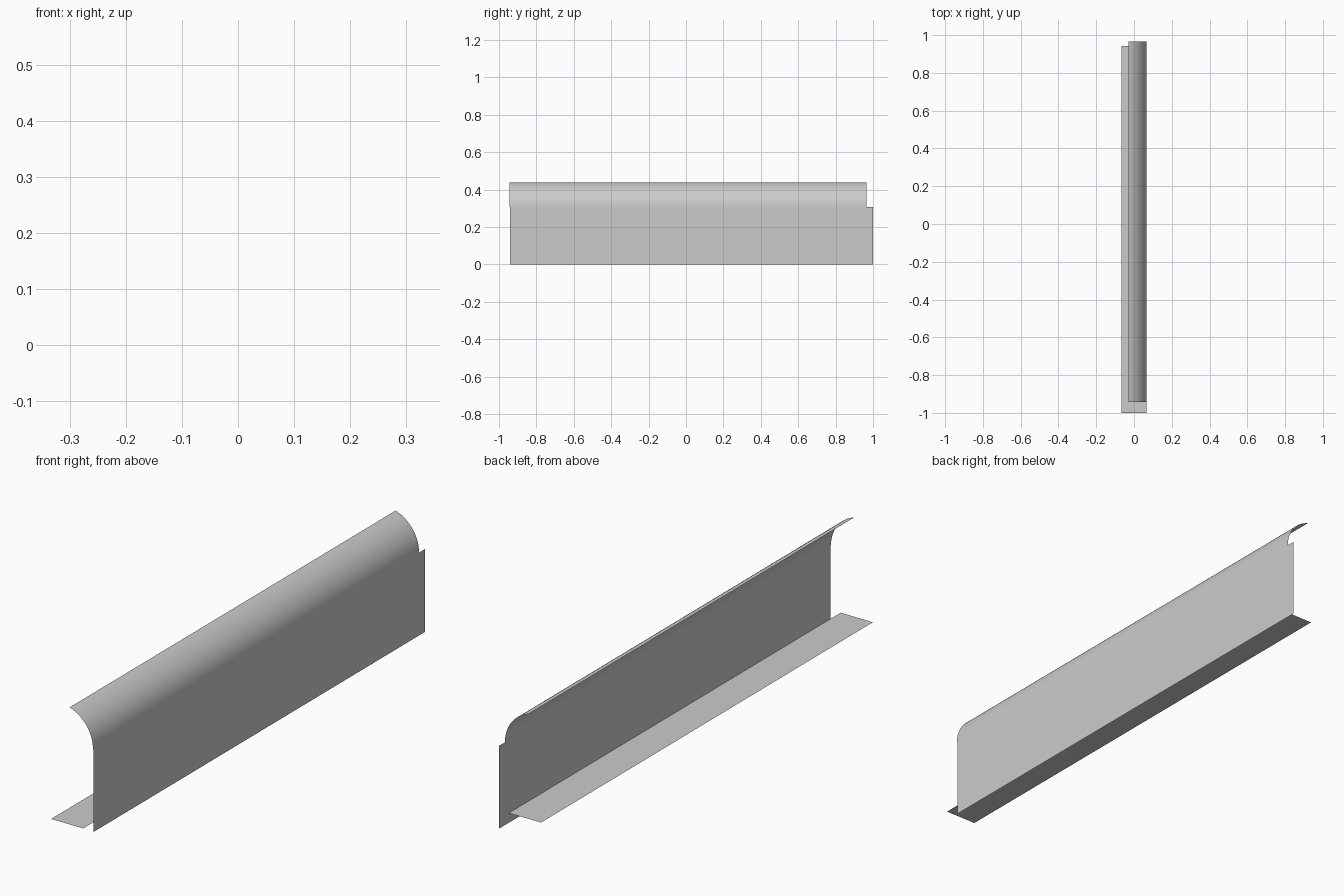
import bpy, bmesh, math

if "Cube" in bpy.data.objects:
    bpy.data.objects.remove(bpy.data.objects["Cube"])


def sheet(name, profile, y0, y1, smooth=False):
    """Thin sheet: an (x, z) profile swept along y."""
    bm = bmesh.new()
    rows = [[bm.verts.new((x, y, z)) for x, z in profile] for y in (y0, y1)]
    for i in range(len(profile) - 1):
        f = bm.faces.new((rows[0][i], rows[1][i], rows[1][i + 1], rows[0][i + 1]))
        f.smooth = smooth
    mesh = bpy.data.meshes.new(name)
    bm.to_mesh(mesh)
    bm.free()
    obj = bpy.data.objects.new(name, mesh)
    bpy.context.collection.objects.link(obj)
    return obj


X = 0.066          # half width
WALL_TOP = 0.307
R = 0.136          # radius of the rolled top
SWEEP = math.radians(73)

# Floor flange, slightly above the wall's lower edge
sheet("floor_flange", [(X, 0.036), (-X, 0.036)], -1.0, 0.943)

# Upright wall
sheet("upright_wall", [(X, 0), (X, WALL_TOP)], -0.94, 1.0)

# Rolled top, an arc starting tangent to the wall
arc = [(X - R + R * math.cos(SWEEP * i / 16), WALL_TOP + R * math.sin(SWEEP * i / 16))
       for i in range(17)]
sheet("rolled_top", arc, -0.943, 0.966, smooth=True)
